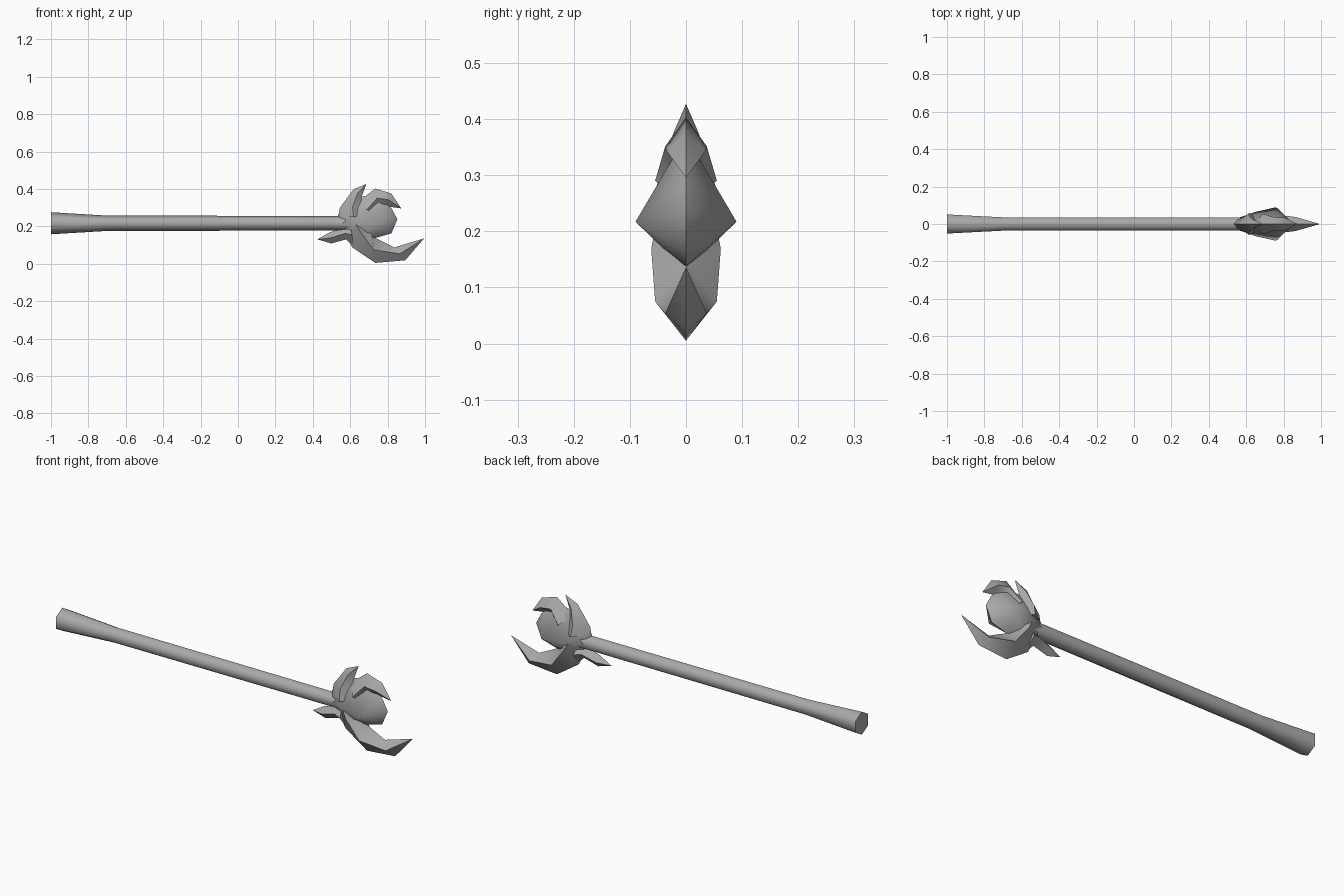
import bpy, bmesh, math
from mathutils import Vector

cube = bpy.data.objects.get("Cube")
if cube:
    bpy.data.objects.remove(cube, do_unlink=True)

grey = bpy.data.materials.new("plain grey")
grey.use_nodes = True
grey.diffuse_color = (0.4, 0.4, 0.4, 1)
grey.node_tree.nodes["Principled BSDF"].inputs["Base Color"].default_value = grey.diffuse_color

AXIS_Z = 0.217  # height of the staff's axis


def finish(name, bm):
    """Turn a bmesh into a smooth object with its sharp edges kept."""
    bmesh.ops.recalc_face_normals(bm, faces=bm.faces)
    mesh = bpy.data.meshes.new(name)
    bm.to_mesh(mesh)
    bm.free()
    mesh.materials.append(grey)
    obj = bpy.data.objects.new(name, mesh)
    bpy.context.collection.objects.link(obj)
    bpy.ops.object.select_all(action='DESELECT')
    obj.select_set(True)
    bpy.context.view_layer.objects.active = obj
    bpy.ops.object.shade_smooth_by_angle(angle=math.radians(65))


def loft(name, rings, tip=None):
    """Skin equal-sized rings of points; close with a cap or a pointed tip."""
    bm = bmesh.new()
    rows = [[bm.verts.new(p) for p in ring] for ring in rings]
    n = len(rows[0])
    for a, b in zip(rows, rows[1:]):
        for i in range(n):
            j = (i + 1) % n
            bm.faces.new((a[i], a[j], b[j], b[i]))
    bm.faces.new(rows[0])
    if tip:
        point = bm.verts.new((tip[0], 0, tip[1]))
        for i in range(n):
            bm.faces.new((rows[-1][i], rows[-1][(i + 1) % n], point))
    else:
        bm.faces.new(rows[-1])
    finish(name, bm)


def hexagon(x, radius):
    return [(x, radius * math.sin(k * math.pi / 3), AXIS_Z + radius * math.cos(k * math.pi / 3))
            for k in range(6)]


def blade(name, stations, tip):
    """Curved spike with diamond sections: outer point, inner point, half width."""
    rings = []
    for (ox, oz), (ix, iz), w in stations:
        outer, inner = Vector((ox, 0, oz)), Vector((ix, 0, iz))
        mid, side = (outer + inner) / 2, Vector((0, w, 0))
        rings.append([outer, mid + side, inner, mid - side])
    loft(name, rings, tip)


# Six-sided shaft, flared at the butt
loft("shaft", [hexagon(-1, 0.059), hexagon(-0.7, 0.041), hexagon(0.62, 0.039)])

# Faceted core of the head
rim = [(0.535, 0.26), (0.565, 0.325), (0.66, 0.36), (0.74, 0.37), (0.80, 0.325), (0.825, 0.29),
       (0.852, 0.238), (0.82, 0.163), (0.734, 0.138), (0.62, 0.13), (0.54, 0.19)]
bm = bmesh.new()
for x, z in rim:
    bm.verts.new((x, 0, z))
for s in (-1, 1):
    bm.verts.new((0.76, s * 0.09, AXIS_Z))
    bm.verts.new((0.65, s * 0.065, AXIS_Z))
    bm.verts.new((0.55, s * 0.03, AXIS_Z))
bmesh.ops.convex_hull(bm, input=bm.verts)
finish("head_core", bm)

# Spikes around the core
blade("lower_hook", [((0.56, 0.18), (0.68, 0.28), 0.05),
                     ((0.611, 0.088), (0.70, 0.25), 0.062),
                     ((0.734, 0.005), (0.72, 0.145), 0.055),
                     ((0.894, 0.019), (0.836, 0.088), 0.037)], (0.995, 0.136))
blade("back_barb", [((0.62, 0.09), (0.60, 0.22), 0.045),
                    ((0.579, 0.131), (0.569, 0.195), 0.034),
                    ((0.499, 0.109), (0.489, 0.168), 0.025)], (0.424, 0.131))
blade("upper_back_spike", [((0.535, 0.25), (0.70, 0.25), 0.06),
                           ((0.545, 0.30), (0.68, 0.31), 0.046),
                           ((0.617, 0.398), (0.66, 0.355), 0.022)], (0.686, 0.427))
blade("upper_front_spike", [((0.64, 0.33), (0.74, 0.25), 0.055),
                            ((0.734, 0.403), (0.755, 0.30), 0.037),
                            ((0.82, 0.376), (0.793, 0.308), 0.034)], (0.873, 0.296))
